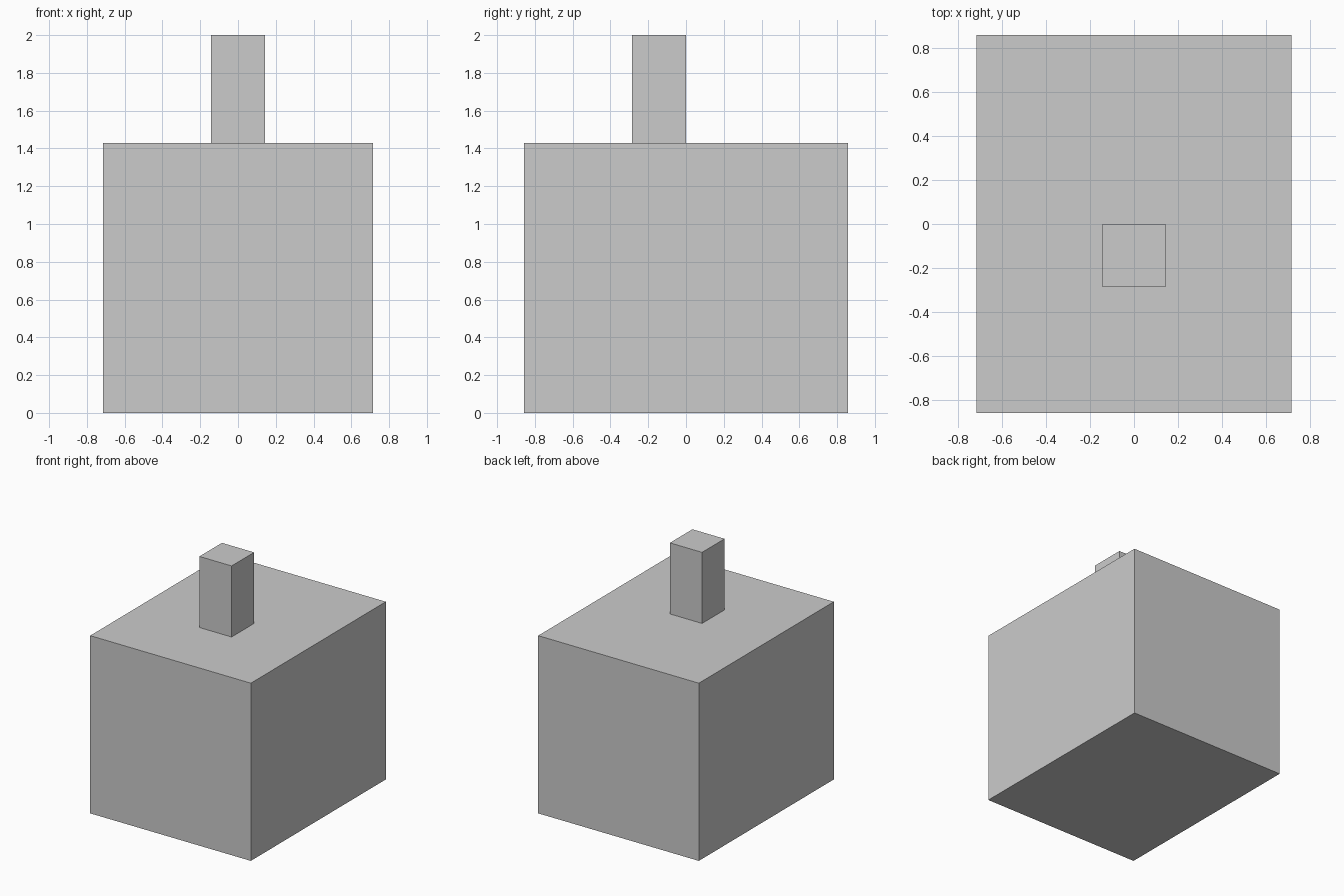
import bpy

if "Cube" in bpy.data.objects:
    bpy.data.objects.remove(bpy.data.objects["Cube"])

U = 1 / 7  # model grid unit


def box(name, size, center):
    bpy.ops.mesh.primitive_cube_add(size=1, location=center)
    obj = bpy.context.object
    obj.name = name
    obj.scale = size
    bpy.ops.object.transform_apply(location=False, rotation=False, scale=True)
    return obj


# Main block
box("body", (10 * U, 12 * U, 10 * U), (0, 0, 5 * U))

# Square post standing on top, in front of the centre line
box("top_post", (2 * U, 2 * U, 4 * U), (0, -U, 12 * U))
